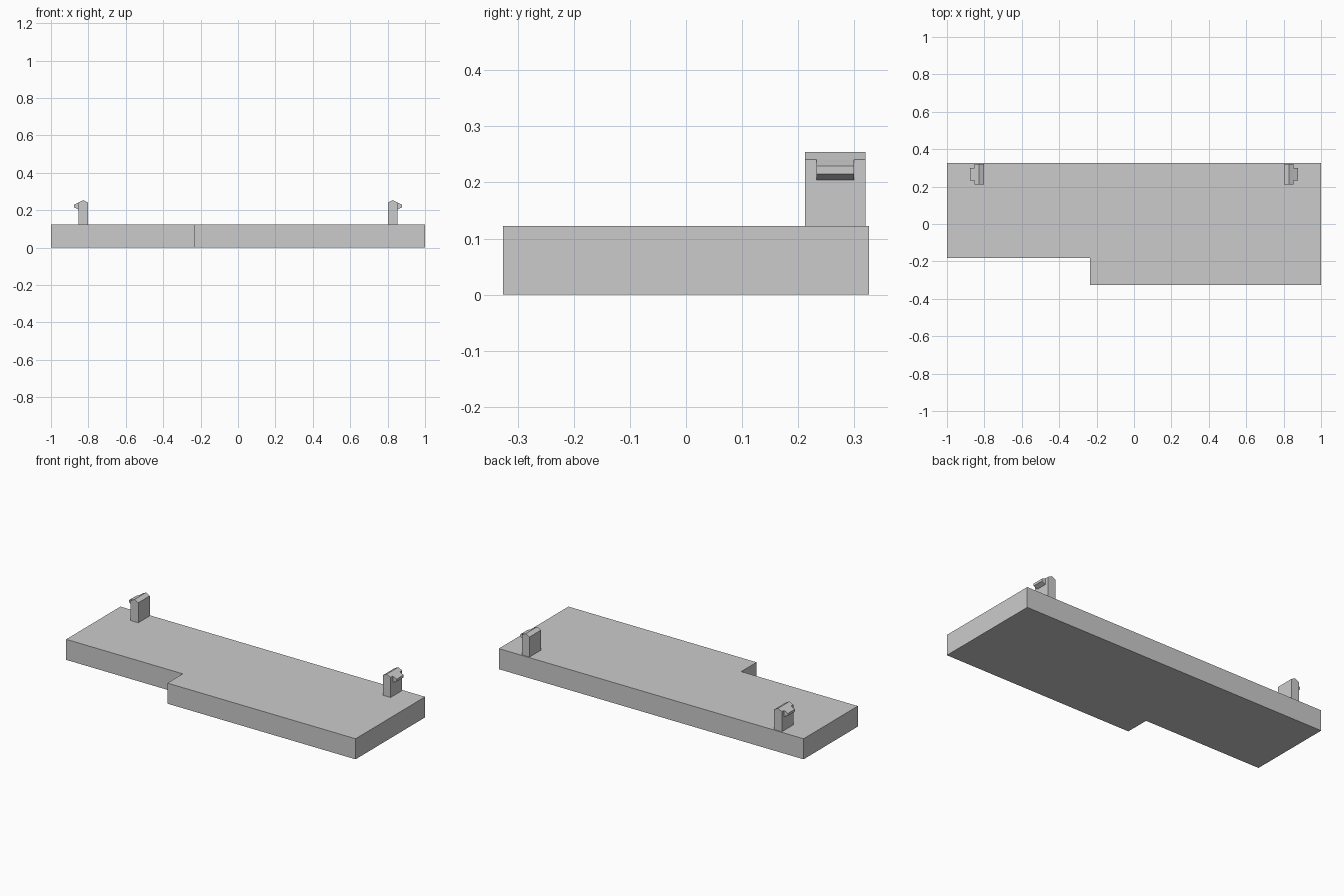
import bpy
import bmesh
from mathutils import Vector

cube = bpy.data.objects.get("Cube")
if cube:
    bpy.data.objects.remove(cube, do_unlink=True)

# Single plain grey plastic
GREY = (0.6, 0.6, 0.6, 1.0)
mat = bpy.data.materials.new("plain grey")
mat.use_nodes = True
mat.diffuse_color = GREY
mat.node_tree.nodes["Principled BSDF"].inputs["Base Color"].default_value = GREY


def prism(name, points, sweep):
    """Flat-shaded solid: an outline extruded along the sweep vector."""
    bm = bmesh.new()
    face = bm.faces.new([bm.verts.new(p) for p in points])
    grown = bmesh.ops.extrude_face_region(bm, geom=[face])["geom"]
    verts = [g for g in grown if isinstance(g, bmesh.types.BMVert)]
    bmesh.ops.translate(bm, verts=verts, vec=Vector(sweep))
    bmesh.ops.recalc_face_normals(bm, faces=bm.faces)
    mesh = bpy.data.meshes.new(name)
    bm.to_mesh(mesh)
    bm.free()
    mesh.materials.append(mat)
    obj = bpy.data.objects.new(name, mesh)
    bpy.context.collection.objects.link(obj)
    return obj


# Base plate with a stepped front edge
TOP = 0.122
HALF = 0.326
STEP_X, STEP_Y = -0.235, -0.182
plate = [(-1, STEP_Y), (STEP_X, STEP_Y), (STEP_X, -HALF),
         (1, -HALF), (1, HALF), (-1, HALF)]
prism("base_plate", [(x, y, 0) for x, y in plate], (0, 0, TOP))

# Snap clips: a post with a ridged top and an outward hook, mirrored in x
INNER, RIDGE, OUTER, TIP = 0.803, 0.828, 0.853, 0.878
SHOULDER, PEAK = 0.241, 0.254
post = [(INNER, TOP), (OUTER, TOP), (OUTER, SHOULDER),
        (RIDGE, PEAK), (INNER, SHOULDER)]
hook = [(OUTER, 0.204), (TIP, 0.215), (TIP, 0.229), (OUTER, SHOULDER)]

for side, sign in (("left", 1), ("right", -1)):
    for part, outline, y0, y1 in (("post", post, 0.212, 0.32),
                                  ("hook", hook, 0.233, 0.299)):
        prism(f"{side}_clip_{part}",
              [(sign * x, y0, z) for x, z in outline], (0, y1 - y0, 0))
